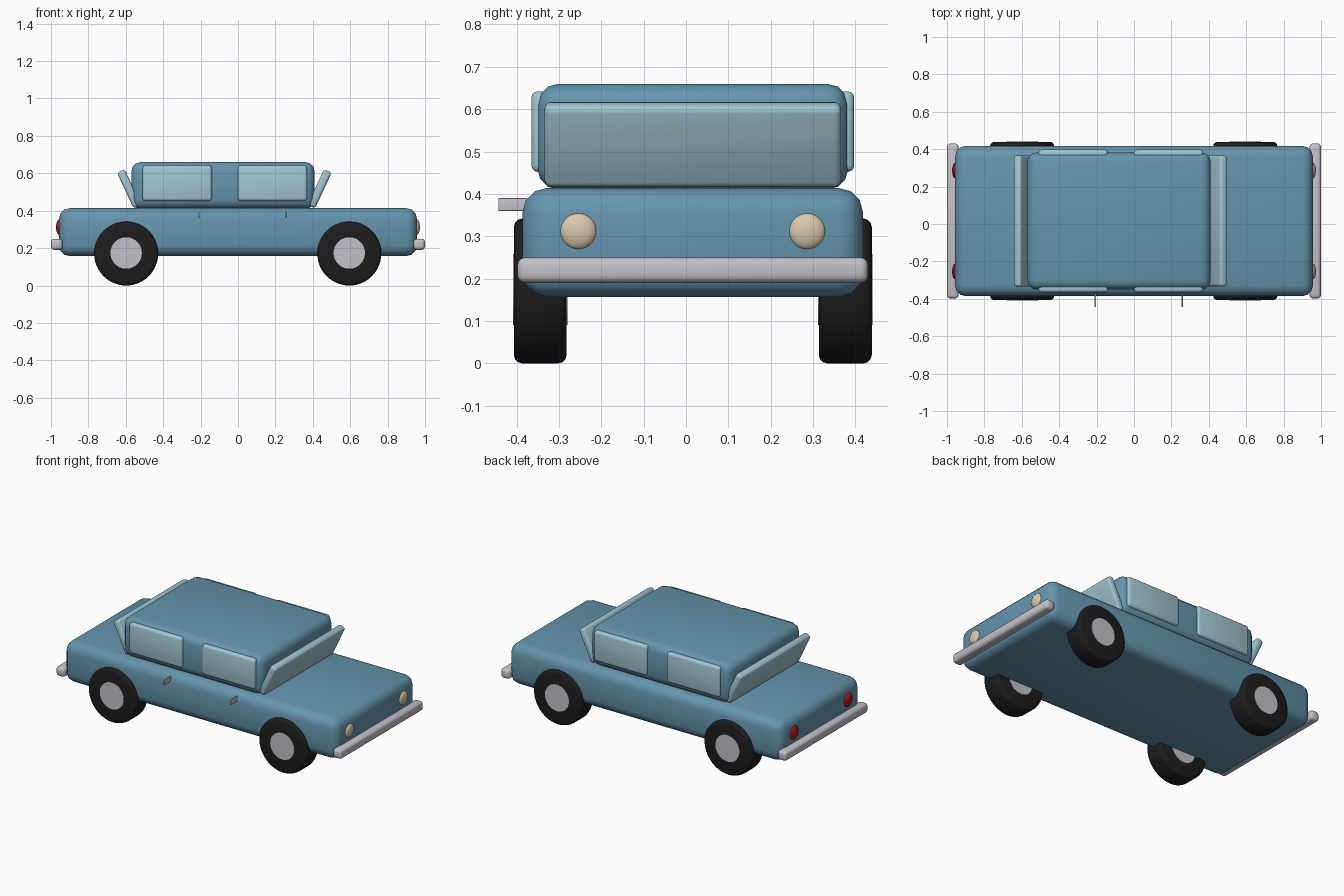
import bpy
import math

if "Cube" in bpy.data.objects:
    bpy.data.objects.remove(bpy.data.objects["Cube"])

CY = 0.016  # centre line of the car body


def material(name, rgb):
    m = bpy.data.materials.new(name)
    m.diffuse_color = (*rgb, 1)
    m.use_nodes = True
    m.node_tree.nodes["Principled BSDF"].inputs["Base Color"].default_value = m.diffuse_color
    return m


BLUE = material("body_blue", (0.13, 0.30, 0.42))
GLASS = material("window_glass", (0.36, 0.57, 0.65))
CHROME = material("chrome", (0.55, 0.53, 0.58))
RUBBER = material("tyre_rubber", (0.012, 0.012, 0.012))
CREAM = material("headlight_cream", (0.70, 0.58, 0.42))
RED = material("taillight_red", (0.40, 0.01, 0.015))


def finish(name, mat, bevel=0, segments=3):
    ob = bpy.context.object
    ob.name = name
    ob.data.materials.append(mat)
    bpy.ops.object.transform_apply(location=False, rotation=True, scale=True)
    if bevel:
        mod = ob.modifiers.new("rounded_edges", 'BEVEL')
        mod.width = bevel
        mod.segments = segments
        mod.limit_method = 'ANGLE'
        mod.angle_limit = math.radians(40)
        bpy.ops.object.modifier_apply(modifier=mod.name)
    bpy.ops.object.shade_smooth_by_angle(angle=math.radians(40))
    return ob


def box(name, mat, x, y, z, bevel, tilt=0):
    """Rounded box from (min, max) ranges, optionally tilted about y."""
    centre = [(a + b) / 2 for a, b in (x, y, z)]
    bpy.ops.mesh.primitive_cube_add(size=1, location=centre, rotation=(0, tilt, 0))
    bpy.context.object.scale = [b - a for a, b in (x, y, z)]
    return finish(name, mat, bevel)


def disc(name, mat, x, y, z, radius, width, bevel=0):
    bpy.ops.mesh.primitive_cylinder_add(vertices=48, radius=radius, depth=width,
                                        location=(x, y, z),
                                        rotation=(math.pi / 2, 0, 0))
    return finish(name, mat, bevel)


def lamp(name, mat, x, y):
    bpy.ops.mesh.primitive_uv_sphere_add(segments=32, ring_count=16, radius=1,
                                         location=(x, y, 0.312))
    bpy.context.object.scale = (0.02, 0.043, 0.043)
    return finish(name, mat)


# Body and cabin
box("body", BLUE, (-0.957, 0.957), (CY - 0.402, CY + 0.402), (0.157, 0.414), 0.058)
box("cabin", BLUE, (-0.57, 0.41), (CY - 0.367, CY + 0.367), (0.41, 0.66), 0.05)

# Side windows
for side, s in (("right", -1), ("left", 1)):
    ys = sorted((CY + s * 0.34, CY + s * 0.381))
    box(f"rear_window_{side}", GLASS, (-0.51, -0.14), ys, (0.452, 0.642), 0.015)
    box(f"front_window_{side}", GLASS, (0.0, 0.37), ys, (0.452, 0.642), 0.015)

# Tilted windscreens at both ends of the cabin
for name, x, tilt in (("windscreen", 0.436, 25), ("rear_screen", -0.582, -25)):
    box(name, GLASS, (x - 0.0225, x + 0.0225), (CY - 0.35, CY + 0.35),
        (0.412, 0.622), 0.015, math.radians(tilt))

# Bumpers and lamps
for end, s, mat in (("front", 1, CREAM), ("rear", -1, RED)):
    box(f"{end}_bumper", CHROME, sorted((s * 0.938, s * 1.0)),
        (CY - 0.414, CY + 0.414), (0.19, 0.25), 0.018)
    for side, dy in (("right", -0.27), ("left", 0.27)):
        lamp(f"{end}_lamp_{side}", mat, s * 0.953, CY + dy)

# Wheels with hubs running through them
for end, x in (("front", 0.595), ("rear", -0.598)):
    for side, s in (("right", -1), ("left", 1)):
        y = CY + s * 0.36
        disc(f"{end}_tyre_{side}", RUBBER, x, y, 0.171, 0.171, 0.125, 0.02)
        disc(f"{end}_hub_{side}", CHROME, x, y, 0.174, 0.084, 0.128)

# Door handles on the right side only
for name, x in (("rear_handle", -0.208), ("front_handle", 0.257)):
    box(name, CHROME, (x - 0.004, x + 0.004), (-0.443, -0.375), (0.36, 0.39), 0.001)
